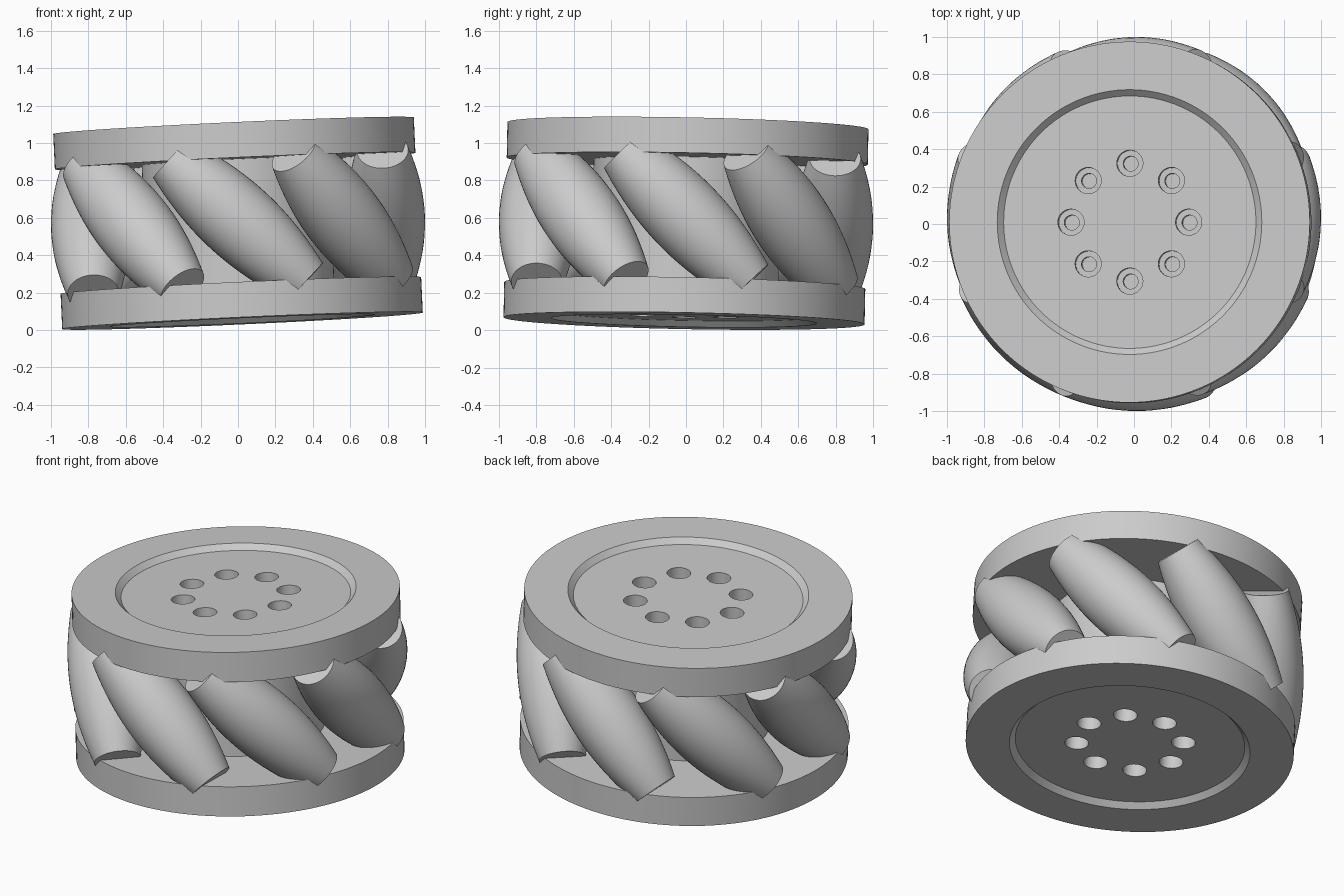
import bpy
import bmesh
import math
from mathutils import Matrix, Vector

cube = bpy.data.objects.get("Cube")
if cube:
    bpy.data.objects.remove(cube, do_unlink=True)

# Main sizes, along and around the wheel axis
DISC_R, HALF_W, INNER_W = 0.965, 0.522, 0.333
RECESS_R, RECESS = 0.708, 0.033
HUB_R = 0.5
ROLLERS, AXIS_R, ROLLER_HALF = 8, 0.79, 0.49
HOLES, HOLE_RING = 8, 0.315

# The whole wheel leans slightly
lean = Vector((0, 0, 1)).rotation_difference(Vector((-0.046, 0.02, 1))).to_matrix().to_4x4()
WHEEL = Matrix.Translation((0, 0, 0.571)) @ lean

gray = bpy.data.materials.new("light gray")
gray.use_nodes = True
gray.diffuse_color = (0.6, 0.6, 0.6, 1)
gray.node_tree.nodes["Principled BSDF"].inputs["Base Color"].default_value = (0.6, 0.6, 0.6, 1)


def lathe(bm, profile, matrix, steps):
    """Spin a closed (radius, height) profile about z into bm."""
    verts = [bm.verts.new((r, 0, z)) for r, z in profile]
    edges = [bm.edges.new(pair) for pair in zip(verts, verts[1:])]
    out = bmesh.ops.spin(bm, geom=verts + edges, axis=(0, 0, 1), cent=(0, 0, 0),
                         angle=math.tau, steps=steps, use_duplicate=False)
    part = set(verts)
    for face in bm.faces:
        if any(v in part for v in face.verts):
            part.update(face.verts)
    # Collect the whole connected piece
    stack = list(part)
    while stack:
        for e in stack.pop().link_edges:
            for v in e.verts:
                if v not in part:
                    part.add(v)
                    stack.append(v)
    bmesh.ops.transform(bm, matrix=matrix, verts=list(part))


def finish(name, bm):
    bmesh.ops.remove_doubles(bm, verts=bm.verts, dist=0.0002)
    bmesh.ops.recalc_face_normals(bm, faces=bm.faces)
    mesh = bpy.data.meshes.new(name)
    bm.to_mesh(mesh)
    bm.free()
    mesh.materials.append(gray)
    obj = bpy.data.objects.new(name, mesh)
    bpy.context.collection.objects.link(obj)
    return obj


def activate(obj):
    bpy.ops.object.select_all(action='DESELECT')
    obj.select_set(True)
    bpy.context.view_layer.objects.active = obj


def smooth(obj):
    activate(obj)
    bpy.ops.object.shade_smooth_by_angle(angle=math.radians(30))


# Two recessed discs joined by a hub
half = [(0, HALF_W - RECESS), (RECESS_R - RECESS, HALF_W - RECESS), (RECESS_R, HALF_W),
        (DISC_R, HALF_W), (DISC_R, INNER_W), (HUB_R, INNER_W)]
bm = bmesh.new()
lathe(bm, half + [(r, -z) for r, z in reversed(half)], WHEEL, 128)
body = finish("discs_and_hub", bm)

# Stepped bolt holes in both discs
floor = HALF_W - RECESS
bolt = [(0, floor - 0.2), (0.04, floor - 0.2), (0.04, floor - 0.1),
        (0.07, floor - 0.1), (0.07, floor + 0.1), (0, floor + 0.1)]
bm = bmesh.new()
for flip in (0, math.pi):
    for i in range(HOLES):
        place = (WHEEL @ Matrix.Rotation(flip, 4, 'X')
                 @ Matrix.Rotation(math.tau * i / HOLES, 4, 'Z')
                 @ Matrix.Translation((HOLE_RING, 0, 0)))
        lathe(bm, bolt, place, 32)
cutter = finish("bolt_hole_cutter", bm)
cutter.hide_render = True
cut = body.modifiers.new("bolt_holes", 'BOOLEAN')
cut.operation = 'DIFFERENCE'
cut.solver = 'EXACT'
cut.object = cutter
activate(body)
bpy.ops.object.modifier_apply(modifier=cut.name)
bpy.data.objects.remove(cutter, do_unlink=True)
smooth(body)

# Barrel rollers at 45 degrees, their bulge following the wheel's outer circle
SEGMENTS = 20
barrel = [(0, -ROLLER_HALF)]
for i in range(SEGMENTS + 1):
    s = ROLLER_HALF * (2 * i / SEGMENTS - 1)
    barrel.append((1 - math.sqrt(AXIS_R ** 2 + s * s / 2), s))
barrel.append((0, ROLLER_HALF))
for i in range(ROLLERS):
    bm = bmesh.new()
    place = (WHEEL @ Matrix.Rotation(math.tau * i / ROLLERS, 4, 'Z')
             @ Matrix.Translation((AXIS_R, 0, 0))
             @ Matrix.Rotation(math.radians(45), 4, 'X'))
    lathe(bm, barrel, place, 48)
    smooth(finish(f"roller_{i + 1}", bm))
